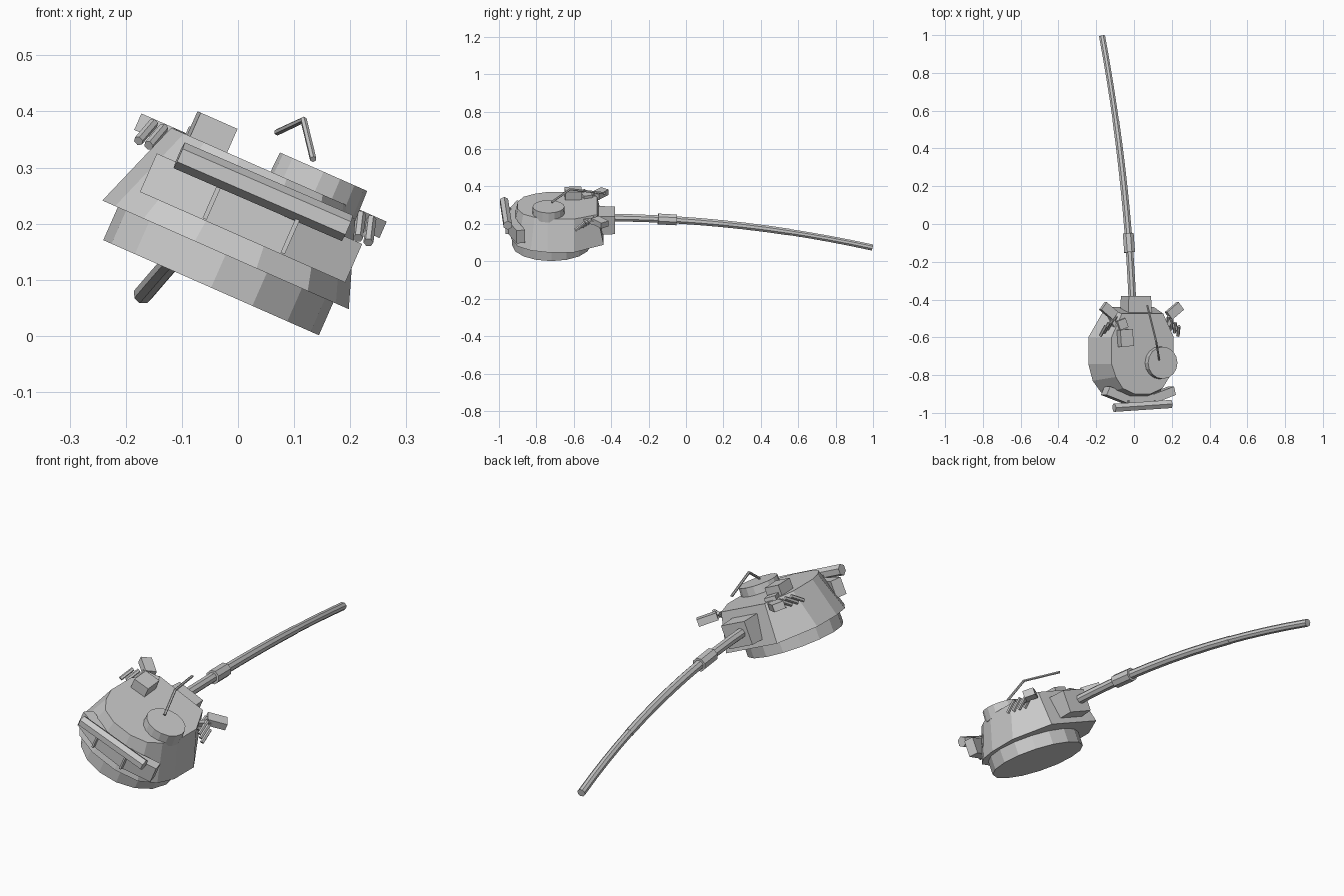
import bpy, bmesh, math
from mathutils import Matrix, Vector

if "Cube" in bpy.data.objects:
    bpy.data.objects.remove(bpy.data.objects["Cube"])

# The turret is rolled about y; most parts are built in its upright frame
TILT = Matrix.Translation((-0.048, 0, 0.086)) @ Matrix.Rotation(math.radians(23.8), 4, 'Y')


def finish(name, bm, matrix=TILT):
    bmesh.ops.recalc_face_normals(bm, faces=bm.faces)
    bm.transform(matrix)
    me = bpy.data.meshes.new(name)
    bm.to_mesh(me)
    bm.free()
    ob = bpy.data.objects.new(name, me)
    bpy.context.collection.objects.link(ob)
    return ob


def loft(name, rings, matrix=TILT):
    """Skin closed rings of equal length and cap both ends."""
    bm = bmesh.new()
    vr = [[bm.verts.new(p) for p in r] for r in rings]
    n = len(vr[0])
    for a, b in zip(vr, vr[1:]):
        for i in range(n):
            bm.faces.new((a[i], a[(i + 1) % n], b[(i + 1) % n], b[i]))
    bm.faces.new(vr[0])
    bm.faces.new(vr[-1])
    return finish(name, bm, matrix)


def box(name, centre, size, yaw=0, pitch=0):
    bm = bmesh.new()
    bmesh.ops.create_cube(bm, size=1, matrix=Matrix.Diagonal((*size, 1)))
    bm.transform(Matrix.Translation(centre) @ Matrix.Rotation(math.radians(yaw), 4, 'Z')
                 @ Matrix.Rotation(math.radians(pitch), 4, 'X'))
    return finish(name, bm)


def pipe(name, path, sides, matrix=TILT):
    """Tube through (x, y, z, radius) points."""
    pts = [Vector(p[:3]) for p in path]
    rings = []
    for i, p in enumerate(pts):
        d = Vector((0, 0, 0))
        for a, b in zip(pts[max(i - 1, 0):i + 2], pts[max(i - 1, 0) + 1:i + 2]):
            if (b - a).length > 1e-6:
                d += (b - a).normalized()
        side = d.cross(Vector((0, 0, 1))).normalized()
        up = side.cross(d).normalized()
        ts = [2 * math.pi * (k + 0.5) / sides for k in range(sides)]
        rings.append([p + path[i][3] * (side * math.cos(t) + up * math.sin(t)) for t in ts])
    return loft(name, rings, matrix)


def disc(name, x, y, z0, z1, r0, r1, sides):
    ts = [2 * math.pi * k / sides for k in range(sides)]
    return loft(name, [[(x + r * math.cos(t), y + r * math.sin(t), z) for t in ts]
                       for z, r in ((z0, r0), (z1, r1))])


def mirrored(half):
    return half + [(-x, y) for x, y in reversed(half)]


# Turret ring and egg-shaped faceted body
disc("turret_ring", 0, -0.72, 0, 0.07, 0.21, 0.21, 16)
lower = mirrored([(0.14, -0.44), (0.24, -0.60), (0.24, -0.74), (0.215, -0.83), (0.16, -0.90), (0.06, -0.935)])
upper = mirrored([(0.12, -0.475), (0.18, -0.60), (0.18, -0.74), (0.155, -0.81), (0.115, -0.87), (0.045, -0.90)])
loft("turret_body", [[(x, y, 0.064) for x, y in lower], [(x, y, 0.232) for x, y in upper]])

# Cupola, sight boxes
disc("cupola", 0.10, -0.735, 0.215, 0.27, 0.087, 0.085, 16)
box("main_sight", (-0.11, -0.603, 0.248), (0.072, 0.09, 0.06), yaw=4)
box("small_periscope", (-0.12, -0.53, 0.235), (0.05, 0.05, 0.025), yaw=20)

# Mantlet, tapered slightly to the front
loft("mantlet", [[(sx * w, y, 0.145 + sz * h) for sx, sz in ((-1, -1), (1, -1), (1, 1), (-1, 1))]
                 for y, w, h in ((-0.50, 0.07, 0.055), (-0.38, 0.064, 0.052))])

# Drooping barrel, in world coordinates
def barrel_at(y):
    t = (y + 0.42) / 1.42
    return (-0.008 - 0.06 * t - 0.102 * t * t, y, 0.234 - 0.01 * t - 0.151 * t * t)


def barrel_part(name, y0, y1, r0, r1, steps):
    path = []
    for i in range(steps + 1):
        f = i / steps
        path.append((*barrel_at(y0 + (y1 - y0) * f), r0 + (r1 - r0) * f))
    pipe(name, path, 8, Matrix())


barrel_part("barrel_rear", -0.42, 0.55, 0.022, 0.019, 8)
barrel_part("barrel_front", 0.53, 0.995, 0.0175, 0.0175, 4)
barrel_part("barrel_sleeve", -0.15, -0.05, 0.031, 0.031, 1)

# Swept rear stowage bin, its brackets and the roll on top
plan = [(-0.185, -0.905), (-0.06, -0.95), (0.09, -0.95), (0.215, -0.905),
        (0.205, -0.86), (0.09, -0.90), (-0.06, -0.90), (-0.165, -0.86)]
loft("rear_bin", [[(x, y, z) for x, y in plan] for z in (0.105, 0.18)])
for x in (-0.06, 0.092):
    box("bin_bracket", (x, -0.95, 0.15), (0.008, 0.03, 0.085))
pipe("stowage_roll", [(-0.105, -0.973, 0.322, 0.025), (0.195, -0.953, 0.192, 0.025)], 6, Matrix())

# Smoke dischargers on both cheeks
for s, side in ((1, "right"), (-1, "left")):
    box("discharger_box_" + side, (s * 0.19, -0.46, 0.218), (0.085, 0.05, 0.032), yaw=s * 38)
    box("discharger_arm_" + side, (s * 0.165, -0.515, 0.212), (0.02, 0.11, 0.02), yaw=-s * 30)
    for i in range(4):
        c = Vector((s * (0.158 + 0.02 * i), -0.515 - 0.017 * i, 0.207))
        d = Vector((s * 0.006, -0.026, -0.02))
        pipe("smoke_tube_" + side, [(*(c - d), 0.009), (*(c + d), 0.009)], 6)

# Bent antenna from the cupola
pipe("antenna", [(0.134, -0.72, 0.315, 0.006), (0.117, -0.62, 0.385, 0.006),
                 (0.07, -0.43, 0.363, 0.006)], 6, Matrix())
